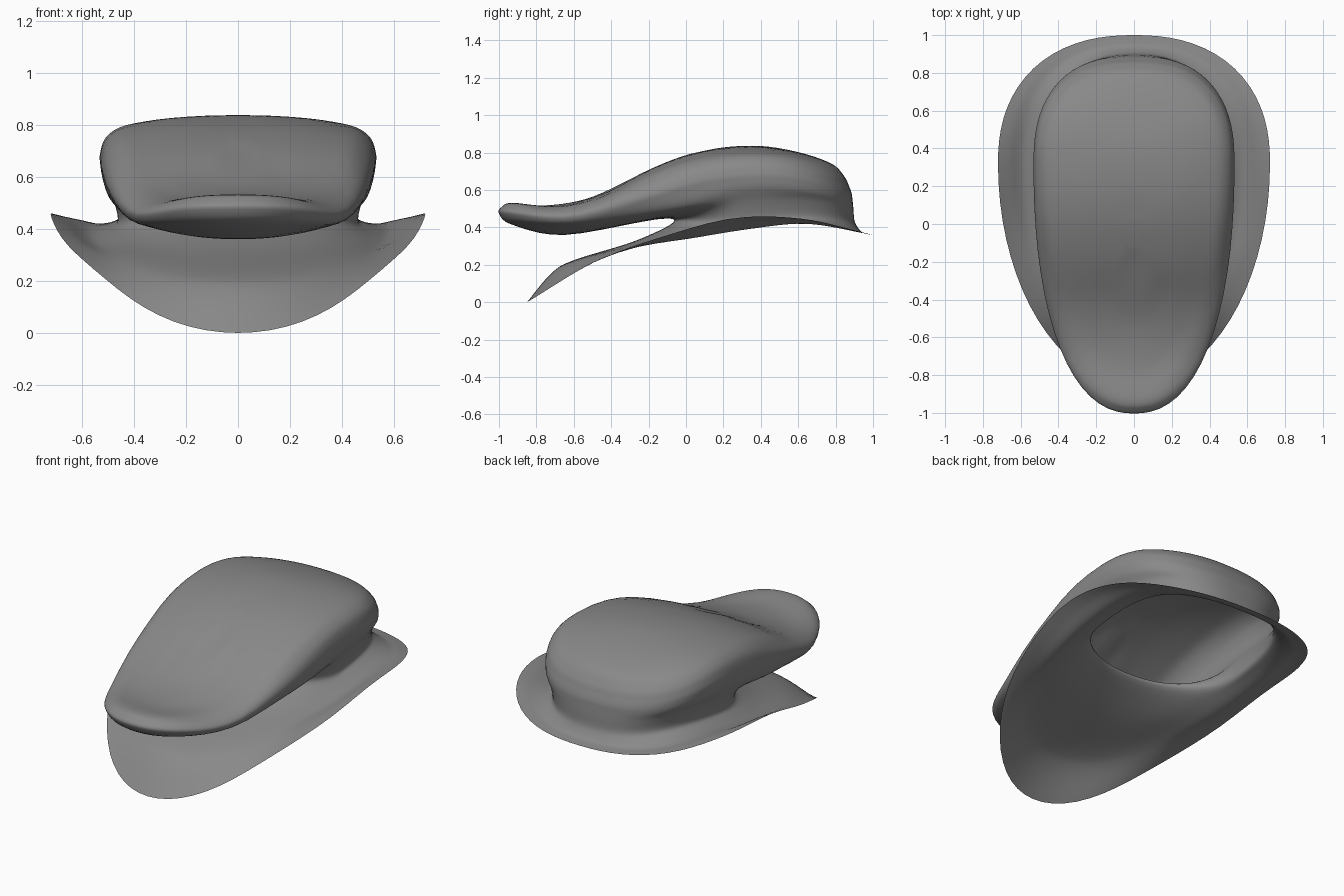
import bpy, bmesh, math
from mathutils import Vector

if "Cube" in bpy.data.objects:
    bpy.data.objects.remove(bpy.data.objects["Cube"])

SEG = 72      # points around each ring
SUB = 5       # smooth steps between rings


def catmull(a, b, c, d, t):
    return b + (c - a) * (0.5 * t) + (a * 2 - b * 5 + c * 4 - d) * (0.5 * t * t) \
        + (b * 3 - a - c * 3 + d) * (0.5 * t ** 3)


def smooth(zs, f):
    """Smooth curve through evenly spaced values, f in 0..1."""
    n = len(zs) - 1
    ext = [2 * zs[0] - zs[1]] + zs + [2 * zs[n] - zs[n - 1]]
    i = max(0, min(int(f * n), n - 1))
    return catmull(*ext[i:i + 4], f * n - i)


def oval(front, back, width, ym, nf, nb):
    """Egg-shaped outline, rounder or squarer at each end."""
    pts = []
    for k in range(SEG):
        a = 2 * math.pi * k / SEG
        s, c = math.sin(a), math.cos(a)
        n, reach = (nf, ym - front) if c < 0 else (nb, back - ym)
        r = (abs(s) ** n + abs(c) ** n) ** (-1 / n)
        pts.append((width * s * r, ym + reach * c * r))
    return pts


rings = []


def ring(front, back, width, zs, nf=2.15, nb=2.5):
    """Ring whose height follows zs from front to back."""
    rings.append([Vector((x, y, smooth(zs, (y - front) / (back - front))))
                  for x, y in oval(front, back, width, 0.32, nf, nb)])


# Brim, from the outer edge inward
ring(-.85, 1.0, .72, [0, .22, .355, .45, .445, .36], 2, 2.3)
ring(-.72, .97, .66, [.155, .26, .355, .425, .435, .365], 2, 2.4)
ring(-.60, .94, .58, [.225, .295, .34, .39, .42, .375], 2, 2.5)
ring(-.28, .915, .50, [.325, .36, .39, .42, .43, .405])
# Neck fold and the overhanging crown wall
ring(-.07, .90, .462, [.425, .425, .435, .455, .46, .44])
ring(-.16, .895, .485, [.443, .485, .52, .54, .54, .50], 2.1)
ring(-.65, .89, .52, [.36, .435, .51, .60, .60, .55], 2.1)
ring(-.93, .885, .53, [.415, .425, .53, .635, .65, .585], 2.2)
ring(-1.0, .87, .53, [.475, .455, .56, .67, .69, .625], 2.3)
ring(-.985, .845, .51, [.51, .485, .605, .725, .745, .675], 2.3)
# Crown top, following a spine profile
spine = [.532, .52, .585, .71, .80, .835, .82, .74]
for s in (1, .8, .55, .3, .08):
    pts = oval(-.93, .78, .455, 0.32, 2.3, 2.5)
    rings.append([Vector((x * s, (y + .05) * s - .05,
                          smooth(spine, ((y + .05) * s + .88) / 1.71)
                          - .12 * (x * s) ** 2 - .5 * (x * s) ** 4))
                  for x, y in pts])

# Loft smoothly through the rings
loft = []
for i in range(len(rings) - 1):
    a, b, c, d = (rings[min(max(j, 0), len(rings) - 1)] for j in range(i - 1, i + 3))
    for t in range(SUB):
        loft.append([catmull(a[k], b[k], c[k], d[k], t / SUB) for k in range(SEG)])
loft.append(rings[-1])

bm = bmesh.new()
rows = [[bm.verts.new(p) for p in row] for row in loft]
for lo, hi in zip(rows, rows[1:]):
    for k in range(SEG):
        j = (k + 1) % SEG
        bm.faces.new((lo[k], hi[k], hi[j], lo[j]))
bm.faces.new(rows[-1])
bmesh.ops.recalc_face_normals(bm, faces=bm.faces)
top = max(bm.faces, key=lambda f: len(f.verts))
if top.normal.z < 0:
    bmesh.ops.reverse_faces(bm, faces=bm.faces)
for f in bm.faces:
    f.smooth = True
mesh = bpy.data.meshes.new("cap_shell")
bm.to_mesh(mesh)
bm.free()

# Dark grey cloth
mat = bpy.data.materials.new("dark_grey")
mat.diffuse_color = (.25, .25, .25, 1)
mat.use_nodes = True
mat.node_tree.nodes["Principled BSDF"].inputs["Base Color"].default_value = mat.diffuse_color
mesh.materials.append(mat)
bpy.context.collection.objects.link(bpy.data.objects.new("cap_shell", mesh))
